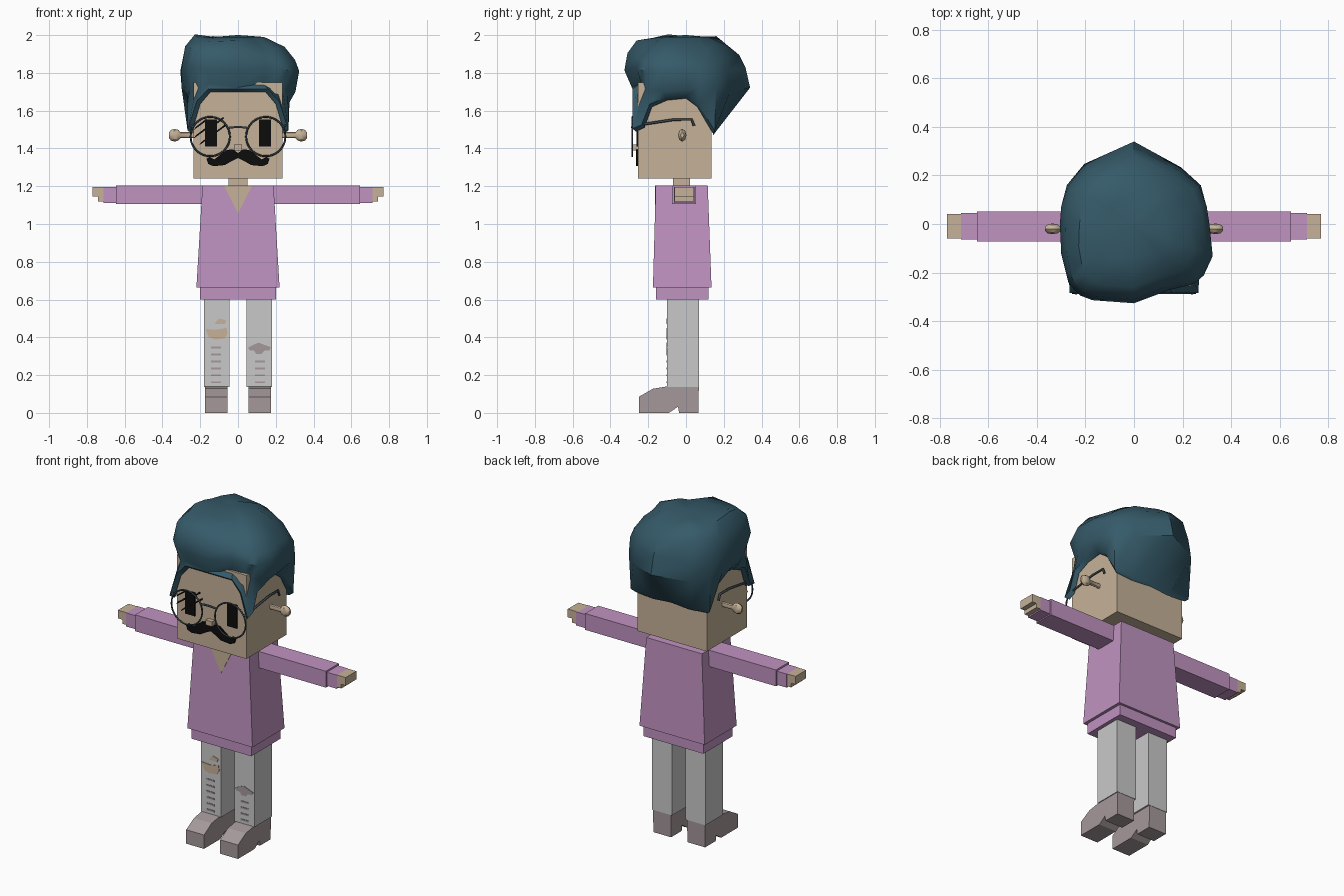
import bpy, bmesh, math
from mathutils import Vector

if "Cube" in bpy.data.objects:
    bpy.data.objects.remove(bpy.data.objects["Cube"], do_unlink=True)


def material(name, hex_code):
    rgb = [int(hex_code[i:i + 2], 16) / 255 for i in (0, 2, 4)]
    col = [c / 12.92 if c < 0.04045 else ((c + 0.055) / 1.055) ** 2.4 for c in rgb] + [1]
    m = bpy.data.materials.new(name)
    m.use_nodes = True
    m.diffuse_color = col
    m.node_tree.nodes["Principled BSDF"].inputs["Base Color"].default_value = col
    return m


SKIN = material("skin", "C6B298")
HAIR = material("teal hair", "355A69")
PINK = material("pink wool", "C093C1")
GREY = material("grey denim", "C9C9C9")
SHOE = material("mauve leather", "A5999B")
DARK = material("black", "0C0C0C")
WIRE = material("dark wire", "39434B")
SIDES = ((-1, "right"), (1, "left"))


def finish(name, bm, mat, smooth=None):
    bmesh.ops.recalc_face_normals(bm, faces=bm.faces[:])
    me = bpy.data.meshes.new(name)
    bm.to_mesh(me)
    bm.free()
    me.materials.append(mat)
    if smooth:
        me.polygons.foreach_set("use_smooth", [True] * len(me.polygons))
        me.set_sharp_from_angle(angle=math.radians(smooth))
    ob = bpy.data.objects.new(name, me)
    bpy.context.collection.objects.link(ob)
    return ob


def loft(name, rings, mat, smooth=None, caps=True):
    """Join equal-sized rings of points, closing the first and last."""
    bm = bmesh.new()
    vs = [[bm.verts.new(p) for p in ring] for ring in rings]
    n = len(vs[0])
    for a, b in zip(vs, vs[1:]):
        for i in range(n):
            bm.faces.new((a[i], a[(i + 1) % n], b[(i + 1) % n], b[i]))
    if caps:
        bm.faces.new(vs[0])
    bm.faces.new(vs[-1])
    return finish(name, bm, mat, smooth)


def rect(x, y, z):
    return [(x[0], y[0], z), (x[1], y[0], z), (x[1], y[1], z), (x[0], y[1], z)]


def box(name, x, y, z, mat):
    return loft(name, [rect(x, y, z[0]), rect(x, y, z[1])], mat)


def plate(name, pts, y, mat, depth=0.006):
    """Flat outline in x and z, standing proud of a front surface at y."""
    return loft(name, [[(px, d, pz) for px, pz in pts] for d in (y, y - depth)], mat)


def span(s, a, b):
    return tuple(sorted((s * a, s * b)))


def wire(name, pts, radius=0.005):
    cu = bpy.data.curves.new(name, "CURVE")
    cu.dimensions = "3D"
    cu.bevel_depth, cu.bevel_resolution = radius, 1
    sp = cu.splines.new("POLY")
    sp.points.add(len(pts) - 1)
    for p, co in zip(sp.points, pts):
        p.co = (*co, 1)
    cu.materials.append(WIRE)
    ob = bpy.data.objects.new(name, cu)
    bpy.context.collection.objects.link(ob)
    bpy.ops.object.select_all(action="DESELECT")
    ob.select_set(True)
    bpy.context.view_layer.objects.active = ob
    bpy.ops.object.convert(target="MESH")


# Head, neck and nose
box("head", (-.235, .235), (-.255, .135), (1.24, 1.75), SKIN)
box("neck", (-.05, .05), (-.07, .02), (1.19, 1.25), SKIN)
box("nose", (-.022, .022), (-.282, -.25), (1.39, 1.42), SKIN)

# Sweater
loft("sweater", [rect((-.22, .22), (-.175, .135), .665),
                 rect((-.188, .188), (-.16, .115), 1.205)], PINK)
box("sweater_hem", (-.202, .202), (-.16, .12), (.60, .67), PINK)
plate("neckline", [(-.075, 1.204), (.075, 1.204), (0, 1.055)], -.159, SKIN)

# Face details
half = [(0, 1.375), (.025, 1.395), (.06, 1.392), (.095, 1.365), (.125, 1.342), (.15, 1.355),
        (.167, 1.345), (.158, 1.318), (.13, 1.306), (.07, 1.312), (.03, 1.335), (0, 1.35)]
plate("moustache", half + [(-x, z) for x, z in half[-2:0:-1]], -.255, DARK, .009)
for i, (x, z) in enumerate([(-.2, 1.525), (-.2, 1.48), (-.17, 1.445), (-.11, 1.535), (-.095, 1.5)]):
    plate(f"eye_scratch_{i + 1}", [(x - .035, z - .028), (x + .035, z + .022),
                                   (x + .032, z + .032), (x - .025, z - .012)], -.255, DARK, .008)

# Ears are stems with round ends
ear_profile = [(.23, .016), (.305, .016), (.315, .028), (.335, .034), (.355, .028), (.366, .014)]

for s, side in SIDES:
    plate(f"{side}_eye", [(s * .11, 1.41), (s * .175, 1.41), (s * .175, 1.553), (s * .11, 1.553)],
          -.255, DARK)
    loft(f"{side}_ear", [[(s * x, -.02 + .65 * r * math.cos(k * math.pi / 4),
                           1.47 + r * math.sin(k * math.pi / 4)) for k in range(8)]
                         for x, r in ear_profile], SKIN, 40)
    # Glasses
    bpy.ops.mesh.primitive_torus_add(location=(s * .147, -.284, 1.463), rotation=(math.pi / 2, 0, 0),
                                     major_radius=.104, minor_radius=.005,
                                     major_segments=32, minor_segments=6)
    rim = bpy.context.object
    rim.name = f"{side}_glasses_rim"
    rim.data.materials.append(WIRE)
    bpy.ops.object.shade_smooth()
    wire(f"{side}_glasses_arm", [(s * .235, -.284, 1.515), (s * .25, -.28, 1.52), (s * .25, -.06, 1.553),
                                 (s * .25, .03, 1.553), (s * .25, .043, 1.52)], .007)
    # Arms
    box(f"{side}_sleeve", span(s, .18, .645), (-.073, .052), (1.105, 1.205), PINK)
    box(f"{side}_cuff", span(s, .64, .712), (-.063, .045), (1.112, 1.195), PINK)
    hand = [(.7, 1.12), (.74, 1.12), (.74, 1.145), (.77, 1.145), (.77, 1.195), (.7, 1.195)]
    loft(f"{side}_hand", [[(s * x, y, z) for x, z in hand] for y in (-.06, .042)], SKIN)
    # Legs and shoes
    box(f"{side}_leg", span(s, .045, .18), (-.10, .07), (.138, .61), GREY)
    shoe = [(-.25, 0), (-.25, .085), (-.175, .128), (-.1, .14), (.068, .14), (.065, 0),
            (-.037, 0), (-.042, .033), (-.09, 0)]
    loft(f"{side}_shoe", [[(s * x, y, z) for y, z in shoe] for x in (.055, .175)], SHOE)
    # Frayed slits in the denim
    for i in range(4 if s > 0 else 6):
        z = .162 + i * .037
        plate(f"{side}_denim_slit_{i + 1}", [(s * .09, z - .005), (s * .142, z - .005),
                                             (s * .142, z + .005), (s * .09, z + .005)], -.10, SHOE, .003)

wire("glasses_bridge", [(.147 * t, -.284, 1.513 - .5 * (.147 * t) ** 2 - .02 * t * t)
                        for t in (-.36 * 1.0, -.3, -.15, 0, .15, .3, .36)], .006)

# Torn knees
plate("right_knee_tear", [(-.172, .445), (-.12, .44), (-.06, .45), (-.055, .42),
                          (-.07, .395), (-.12, .388), (-.155, .4)], -.10, SKIN, .003)
plate("right_thigh_tear", [(-.125, .472), (-.07, .47), (-.062, .49), (-.1, .5)], -.10, SKIN, .003)
plate("left_knee_tear", [(.053, .345), (.08, .36), (.11, .372), (.14, .36), (.174, .348), (.165, .33),
                         (.14, .33), (.125, .312), (.095, .312), (.085, .33), (.06, .332)], -.10, SHOE, .003)

# Hair: widest outline seen from above, then the hairline around the head
outline = [(-.318, .06), (-.268, .218), (-.153, .28), (-.01, .342), (.107, .31), (.297, .153), (.318, .05),
           (.334, -.177), (.25, -.25), (.128, -.276), (-.02, -.334), (-.21, -.31), (-.272, -.247), (-.313, -.1)]
hairline = [(0, -.265, 1.70), (.145, -.265, 1.70), (.2, -.265, 1.635), (.243, -.265, 1.49),
            (.245, -.22, 1.51), (.245, -.18, 1.62), (.245, -.1, 1.655), (.245, 0, 1.665),
            (.245, .06, 1.62), (.245, .142, 1.48), (.12, .145, 1.47), (0, .145, 1.48)]
hairline += [(-x, y, z) for x, y, z in hairline[-2:0:-1]]


def reach(d):
    """Distance from the centre to the outline along direction d."""
    for (ax, ay), (bx, by) in zip(outline, outline[1:] + outline[:1]):
        ex, ey = bx - ax, by - ay
        det = d.y * ex - d.x * ey
        if abs(det) > 1e-9:
            t, u = (ay * -ex + ax * ey) / -det, (d.x * ay - d.y * ax) / det
            if t > 0 and -1e-6 <= u <= 1 + 1e-6:
                return t
    return .32


# Each level: height, share of the outline at the front and at the back
levels = [(1.71, .88, 1.0), (1.82, 1.0, .93), (1.9, .95, .83), (1.96, .8, .62), (1.99, .45, .35)]
rings = [hairline, [(x * 1.09, y * 1.07, z + .015) for x, y, z in hairline]]
for k, (z, front, back) in enumerate(levels):
    ring = []
    for x, y, rim_z in hairline:
        d = Vector((x, y)).normalized()
        f = (1 - d.y) / 2
        r = reach(d) * (front * f + back * (1 - f))
        lump = .012 * math.sin(5 * math.atan2(d.y, d.x) + k) * (k < 4)
        tilt = -.035 * d.x if 1 < k < 4 else 0
        ring.append((d.x * r, d.y * r, max(z, rim_z + .035) + lump + tilt))
    rings.append(ring)
rings.append([(x * .03, y * .03, 2.0) for x, y, z in hairline])
loft("hair", rings, HAIR, 38, caps=False)
